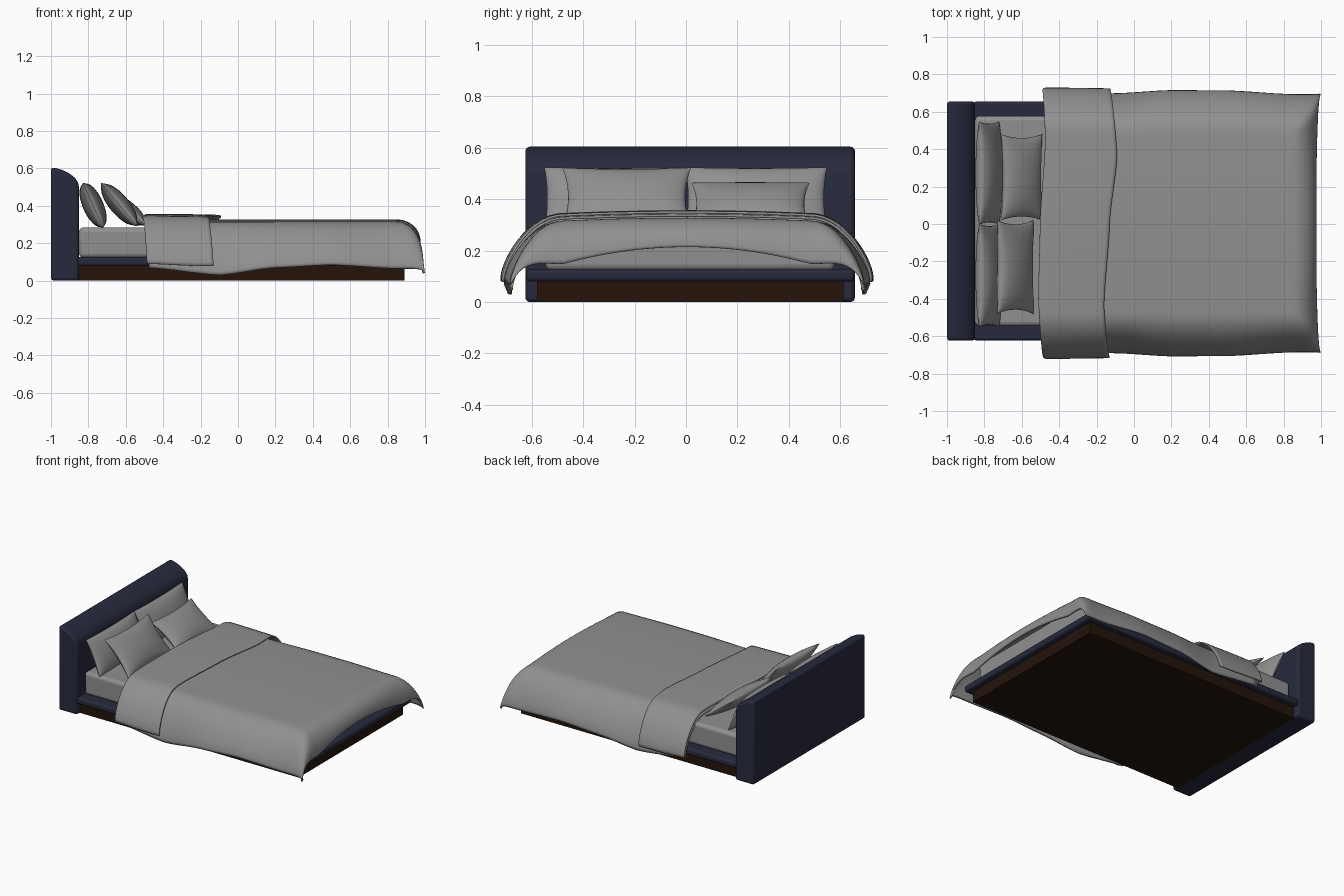
import bpy, math
from mathutils import Matrix, Vector

if "Cube" in bpy.data.objects:
    bpy.data.objects.remove(bpy.data.objects["Cube"])

YC = 0.016  # centre line of frame and mattress


def material(name, rgb):
    m = bpy.data.materials.new(name)
    m.diffuse_color = (*rgb, 1)
    m.use_nodes = True
    m.node_tree.nodes["Principled BSDF"].inputs["Base Color"].default_value = m.diffuse_color
    return m


navy = material("navy_fabric", (0.020, 0.023, 0.046))
wood = material("dark_wood", (0.018, 0.007, 0.003))
linen = material("grey_linen", (0.28, 0.28, 0.28))


def make(name, verts, faces, mat, angle=40):
    me = bpy.data.meshes.new(name)
    me.from_pydata(verts, [], faces)
    me.validate()
    ob = bpy.data.objects.new(name, me)
    bpy.context.collection.objects.link(ob)
    me.materials.append(mat)
    bpy.ops.object.select_all(action='DESELECT')
    ob.select_set(True)
    bpy.context.view_layer.objects.active = ob
    bpy.ops.object.shade_smooth_by_angle(angle=math.radians(angle))
    return ob


def extrude(name, profile, y0, y1, bevel, mat):
    """Extrude an xz profile (counter-clockwise from the front) along y, with rounded edges."""
    n = len(profile)
    verts = [(x, y, z) for y in (y0, y1) for x, z in profile]
    faces = [tuple(range(n)), tuple(range(2 * n - 1, n - 1, -1))]
    faces += [(i, i + n, (i + 1) % n + n, (i + 1) % n) for i in range(n)]
    ob = make(name, verts, faces, mat, 60)
    if bevel:
        b = ob.modifiers.new("round", 'BEVEL')
        b.width, b.segments = bevel, 4
        b.limit_method, b.angle_limit = 'ANGLE', math.radians(40)
    return ob


def box(name, x0, x1, half, z0, z1, bevel, mat):
    return extrude(name, [(x0, z0), (x1, z0), (x1, z1), (x0, z1)], YC - half, YC + half, bevel, mat)


def interp(pts, x):
    """Smoothed interpolation through (x, value) points."""
    if x <= pts[0][0]:
        return pts[0][1]
    for (a, va), (b, vb) in zip(pts, pts[1:]):
        if x <= b:
            f = (x - a) / (b - a)
            f = 0.5 * f + 0.5 * f * f * (3 - 2 * f)
            return va + (vb - va) * f
    return pts[-1][1]


def sheet(name, func, nu, nv, thickness):
    """Cloth surface from func(u, t), u in 0..1 along the bed, t in -1..1 across it."""
    verts = [func(i / nu, 2 * j / nv - 1) for i in range(nu + 1) for j in range(nv + 1)]
    k = nv + 1
    faces = [(i * k + j, (i + 1) * k + j, (i + 1) * k + j + 1, i * k + j + 1)
             for i in range(nu) for j in range(nv)]
    ob = make(name, verts, faces, linen, 60)
    s = ob.modifiers.new("thickness", 'SOLIDIFY')
    s.thickness, s.offset = thickness, -1
    return ob


def drape(t, bottom, reach, off=0.0):
    """Cross-section of a hanging cover: returns y, top z, drop below it and hang angle."""
    a = abs(t)
    th = max(0, (a - 0.6) / 0.4) * math.pi / 2
    flat = min(a, 0.6) / 0.6
    y = 0.48 * flat + (reach - 0.48 + off) * math.sin(th)
    top = 0.327 - 0.011 * flat ** 2
    drop = (top - bottom) * (0.5 * (1 - math.cos(th)) + 0.5 * math.sin(th) ** 2)
    return math.copysign(y, t) + 0.004, top + off * math.cos(th), drop, th


def duvet(u, t):
    # the last third of the rows curves down over the foot end, arched in the middle
    f = max(0, (u - 0.65) / 0.35)
    x = -0.475 + 1.325 * min(u / 0.65, 1)
    bottom = interp([(-0.48, 0.07), (-0.1, 0.03), (0.2, 0.07), (0.5, 0.085), (0.85, 0.065)], x)
    reach = interp([(-0.48, 0.69), (-0.1, 0.695), (0.2, 0.712), (0.5, 0.71), (0.85, 0.69)], x)
    y, top, drop, th = drape(t, bottom, reach)
    phi = f * math.pi / 2
    x += (0.125 + 0.025 * abs(t) ** 3) * math.sin(phi)
    depth = 0.113 + 0.055 * (min(abs(t), 0.6) / 0.6) ** 2 * math.cos(th)
    return x, y, top - math.hypot(drop, depth * (1 - math.cos(phi)))


def fold(u, t):
    # starts underneath, turns over at the head side and lies back on the duvet
    left = interp([(-1, -0.487), (-0.5, -0.512), (0, -0.503), (0.55, -0.475), (1, -0.49)], t)
    right = interp([(-1, -0.13), (-0.55, -0.16), (0, -0.13), (0.45, -0.09), (1, -0.128)], t)
    if u < 0.4:
        a = u / 0.4 * math.pi
        x, off = left + 0.02 - 0.02 * math.sin(a), 0.017 - 0.013 * math.cos(a)
    else:
        f = (u - 0.4) / 0.6
        x, off = left + 0.02 + (right - left - 0.02) * f, 0.03 - 0.004 * f * f
    bottom = 0.085 + 0.006 * math.sin(9 * x)
    y, top, drop, _ = drape(t, bottom, 0.695, off)
    return x, y, top - drop


def pillow(name, centre, width, height, thick, lean, pinch, n=20):
    """Stuffed pillow with pulled-in sides and pointed corners, leaning towards the headboard."""
    verts, faces = [], []
    for side in (1, -1):
        base = len(verts)
        for i in range(n + 1):
            for j in range(n + 1):
                u = math.sin((i / n - 0.5) * math.pi)
                v = math.sin((j / n - 0.5) * math.pi)
                bulge = ((1 - u * u) * (1 - v * v)) ** 0.45
                verts.append((u * width / 2 * (1 - 0.8 * pinch * (1 - v * v)),
                              v * height / 2 * (1 - pinch * (1 - u * u)),
                              side * thick / 2 * bulge))
        for i in range(n):
            for j in range(n):
                q = [base + i * (n + 1) + j, base + (i + 1) * (n + 1) + j,
                     base + (i + 1) * (n + 1) + j + 1, base + i * (n + 1) + j + 1]
                faces.append(q if side > 0 else q[::-1])
    s, c = math.sin(math.radians(lean)), math.cos(math.radians(lean))
    m = Matrix(((0, -s, c), (1, 0, 0), (0, c, s)))
    make(name, [m @ Vector(p) + Vector(centre) for p in verts], faces, linen, 80)


# Headboard with a rounded front top
extrude("headboard", [(-1, 0), (-0.85, 0), (-0.85, 0.50), (-0.855, 0.525), (-0.872, 0.55),
                      (-0.90, 0.572), (-0.94, 0.592), (-0.97, 0.601), (-1, 0.607)],
        YC - 0.64, YC + 0.64, 0.018, navy)

# Base and mattress
box("plinth", -0.86, 0.89, 0.595, 0, 0.082, 0, wood)
box("padded_rail", -0.86, 0.93, 0.638, 0.08, 0.127, 0.015, navy)
box("mattress", -0.85, 0.87, 0.562, 0.122, 0.285, 0.025, linen)

# Bedding
sheet("duvet", duvet, 48, 64, 0.014)
sheet("duvet_fold", fold, 30, 64, 0.01)

# Pillows against the headboard, then cushions in front
for label, y in (("left", -0.275), ("right", 0.272)):
    pillow(label + "_pillow", (-0.775, y, 0.403), 0.55, 0.262, 0.11, 24, 0.05)
pillow("left_cushion", (-0.635, -0.23, 0.407), 0.50, 0.30, 0.105, 40, 0.11)
pillow("right_cushion", (-0.60, 0.25, 0.38), 0.46, 0.275, 0.10, 53, 0.11)
